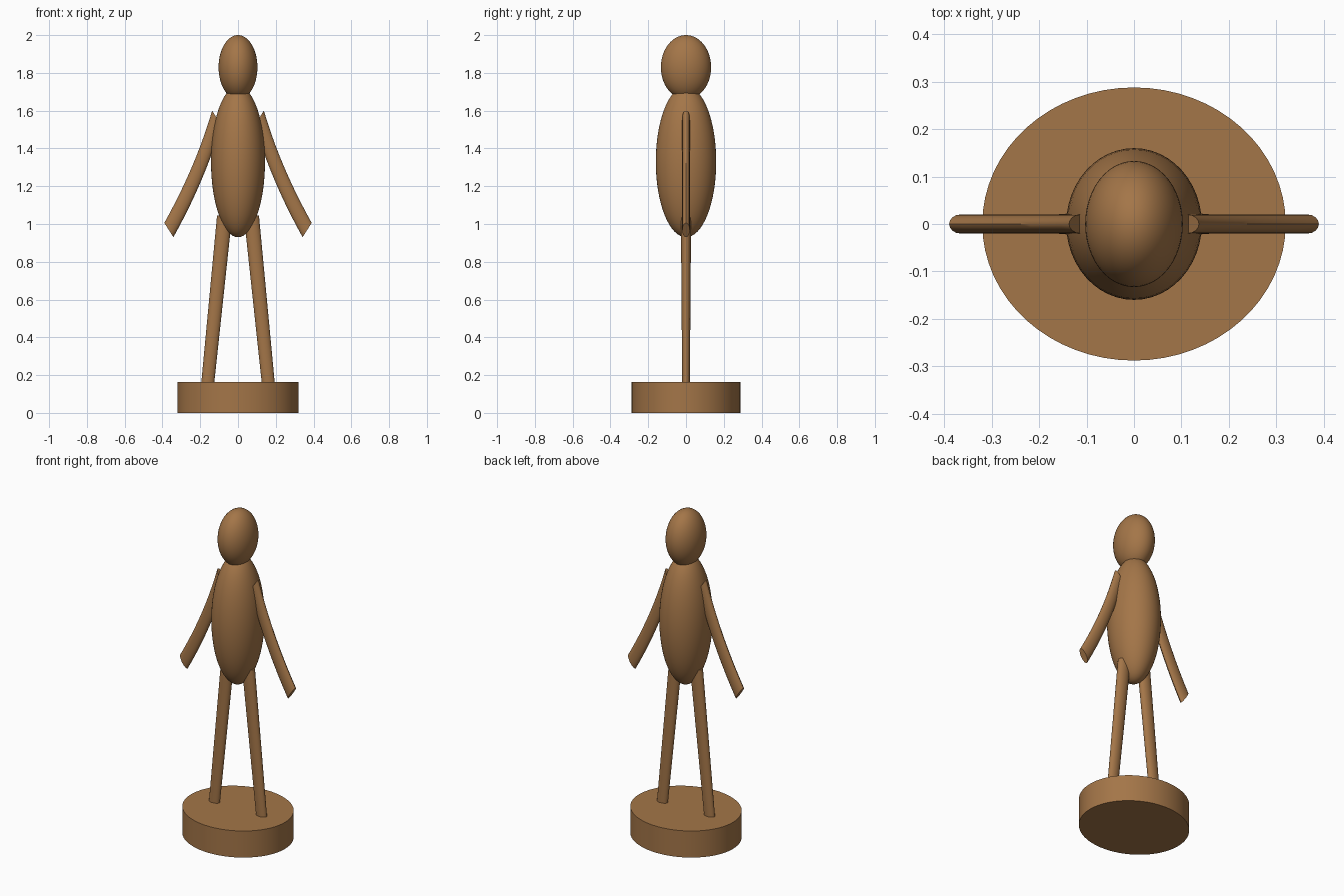
import bpy, bmesh, math
from mathutils import Vector

cube = bpy.data.objects.get("Cube")
if cube:
    bpy.data.objects.remove(cube, do_unlink=True)

# One wood colour for everything
wood = bpy.data.materials.new("warm_brown_wood")
wood.use_nodes = True
COLOUR = (0.37, 0.18, 0.065, 1)
wood.diffuse_color = COLOUR
wood.node_tree.nodes["Principled BSDF"].inputs["Base Color"].default_value = COLOUR


def finish(obj, name):
    obj.name = name
    obj.data.materials.append(wood)
    bpy.ops.object.select_all(action='DESELECT')
    obj.select_set(True)
    bpy.context.view_layer.objects.active = obj
    bpy.ops.object.transform_apply(location=False, rotation=False, scale=True)
    bpy.ops.object.shade_smooth_by_angle(angle=math.radians(40))


def ellipsoid(name, z, radii):
    bpy.ops.mesh.primitive_uv_sphere_add(segments=48, ring_count=32, location=(0, 0, z))
    obj = bpy.context.object
    obj.scale = radii
    finish(obj, name)


def sweep(name, path, sections, sides):
    """Skin elliptical rings; each section is (half-width vector, half depth)."""
    bm = bmesh.new()
    rings = []
    for centre, (across, depth) in zip(path, sections):
        ring = []
        for i in range(sides):
            a = math.tau * i / sides
            ring.append(bm.verts.new(centre + across * math.cos(a)
                                     + Vector((0, depth * math.sin(a), 0))))
        rings.append(ring)
    for r0, r1 in zip(rings, rings[1:]):
        for i in range(sides):
            j = (i + 1) % sides
            bm.faces.new((r0[i], r0[j], r1[j], r1[i]))
    bm.faces.new(rings[0])
    bm.faces.new(rings[-1])
    bmesh.ops.recalc_face_normals(bm, faces=bm.faces)
    mesh = bpy.data.meshes.new(name)
    bm.to_mesh(mesh)
    bm.free()
    obj = bpy.data.objects.new(name, mesh)
    bpy.context.collection.objects.link(obj)
    finish(obj, name)


# Oval base
bpy.ops.mesh.primitive_cylinder_add(vertices=64, radius=1, depth=0.163, location=(0, 0, 0.0815))
bpy.context.object.scale = (0.32, 0.288, 1)
finish(bpy.context.object, "base")

# Body and head
ellipsoid("torso", 1.33, (0.143, 0.16, 0.40))
ellipsoid("head", 1.83, (0.103, 0.133, 0.17))

for side, label in ((1, "left"), (-1, "right")):
    # Tapered leg, sunk into the base
    hip, foot = Vector((side * 0.071, 0, 1.045)), Vector((side * 0.166, 0, 0.1))
    sweep(label + "_leg", [hip, foot],
          [(Vector((0.04, 0, 0)), 0.027), (Vector((0.034, 0, 0)), 0.02)], 24)

    # Bowed arm with slanted ends
    shoulder = Vector((side * 0.113, 0, 1.562))
    bend = Vector((side * 0.2, 0, 1.265))
    hand = Vector((side * 0.366, 0, 0.968))
    steps = [i / 10 for i in range(11)]
    path = [shoulder * (1 - t) ** 2 + bend * 2 * t * (1 - t) + hand * t * t for t in steps]
    slant = Vector((side * 0.024, 0, 0.038))
    sweep(label + "_arm", path, [(slant, 0.02)] * len(path), 16)
